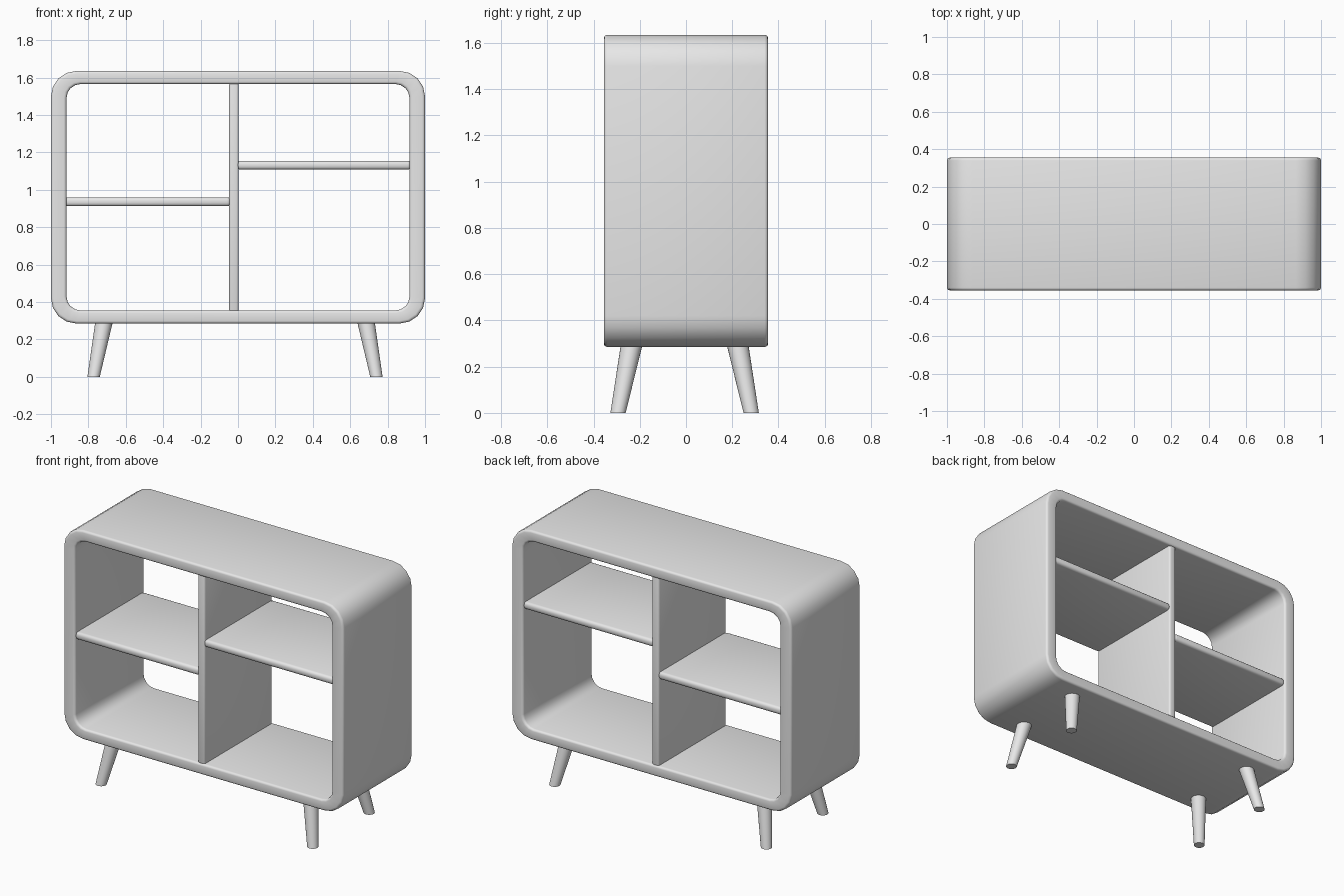
import bpy, bmesh, math
from mathutils import Vector

cube = bpy.data.objects.get("Cube")
if cube:
    bpy.data.objects.remove(cube, do_unlink=True)

mat = bpy.data.materials.new("light_grey")
mat.use_nodes = True
GREY = (0.8, 0.8, 0.8, 1)
mat.diffuse_color = GREY
mat.node_tree.nodes["Principled BSDF"].inputs["Base Color"].default_value = GREY


def finish(name, bm, bevel=0, segments=3):
    """Turn a bmesh into a smooth-shaded object with optional rounded edges."""
    bmesh.ops.recalc_face_normals(bm, faces=bm.faces)
    mesh = bpy.data.meshes.new(name)
    bm.to_mesh(mesh)
    bm.free()
    mesh.materials.append(mat)
    obj = bpy.data.objects.new(name, mesh)
    bpy.context.collection.objects.link(obj)
    bpy.ops.object.select_all(action='DESELECT')
    obj.select_set(True)
    bpy.context.view_layer.objects.active = obj
    if bevel:
        mod = obj.modifiers.new("rounded_edges", 'BEVEL')
        mod.width = bevel
        mod.segments = segments
        mod.limit_method = 'ANGLE'
        mod.angle_limit = math.radians(40)
        bpy.ops.object.modifier_apply(modifier=mod.name)
    bpy.ops.object.shade_smooth_by_angle(angle=math.radians(40))
    return obj


def rounded_rect(half_w, z0, z1, r, steps=4):
    """Points of a rounded rectangle in the xz plane."""
    centres = [(half_w - r, z1 - r), (r - half_w, z1 - r),
               (r - half_w, z0 + r), (half_w - r, z0 + r)]
    pts = []
    for i, (cx, cz) in enumerate(centres):
        for s in range(steps + 1):
            a = math.pi / 2 * (i + s / steps)
            pts.append((cx + r * math.cos(a), cz + r * math.sin(a)))
    return pts


def box(name, x0, x1, z0, z1, half_depth, bevel):
    bm = bmesh.new()
    bmesh.ops.create_cube(bm, size=1)
    for v in bm.verts:
        v.co = (x1 if v.co.x > 0 else x0,
                half_depth if v.co.y > 0 else -half_depth,
                z1 if v.co.z > 0 else z0)
    return finish(name, bm, bevel)


# Cabinet shell: open rounded tube running front to back
DEPTH = 0.355
outer = rounded_rect(1.0, 0.285, 1.635, 0.135)
inner = rounded_rect(0.917, 0.355, 1.565, 0.075)
bm = bmesh.new()
loops = [[bm.verts.new((x, y, z)) for x, z in ring]
         for ring, y in ((outer, -DEPTH), (outer, DEPTH), (inner, DEPTH), (inner, -DEPTH))]
for k in range(4):
    a, b = loops[k], loops[(k + 1) % 4]
    for i in range(len(a)):
        j = (i + 1) % len(a)
        bm.faces.new((a[i], a[j], b[j], b[i]))
finish("cabinet_shell", bm, 0.015)

# Divider and the two shelves
box("divider", -0.047, 0.003, 0.345, 1.575, 0.345, 0.012)
box("right_shelf", -0.925, -0.04, 0.912, 0.96, 0.345, 0.018)
box("left_shelf", -0.005, 0.925, 1.108, 1.155, 0.345, 0.018)

# Splayed tapered legs
SIDES = 24
for side, sx in (("left", 1), ("right", -1)):
    for end, sy in (("front", -1), ("back", 1)):
        bm = bmesh.new()
        rings = []
        for spread_x, spread_y, z, r in ((0.756, 0.288, 0, 0.033), (0.7, 0.229, 0.295, 0.047)):
            c = Vector((sx * spread_x - 0.016, sy * spread_y - 0.006, z))
            rings.append([bm.verts.new(c + Vector((r * math.cos(t), r * math.sin(t), 0)))
                          for t in (2 * math.pi * i / SIDES for i in range(SIDES))])
        for i in range(SIDES):
            j = (i + 1) % SIDES
            bm.faces.new((rings[0][i], rings[0][j], rings[1][j], rings[1][i]))
        for ring in rings:
            bm.faces.new(ring)
        finish(f"{end}_{side}_leg", bm)
